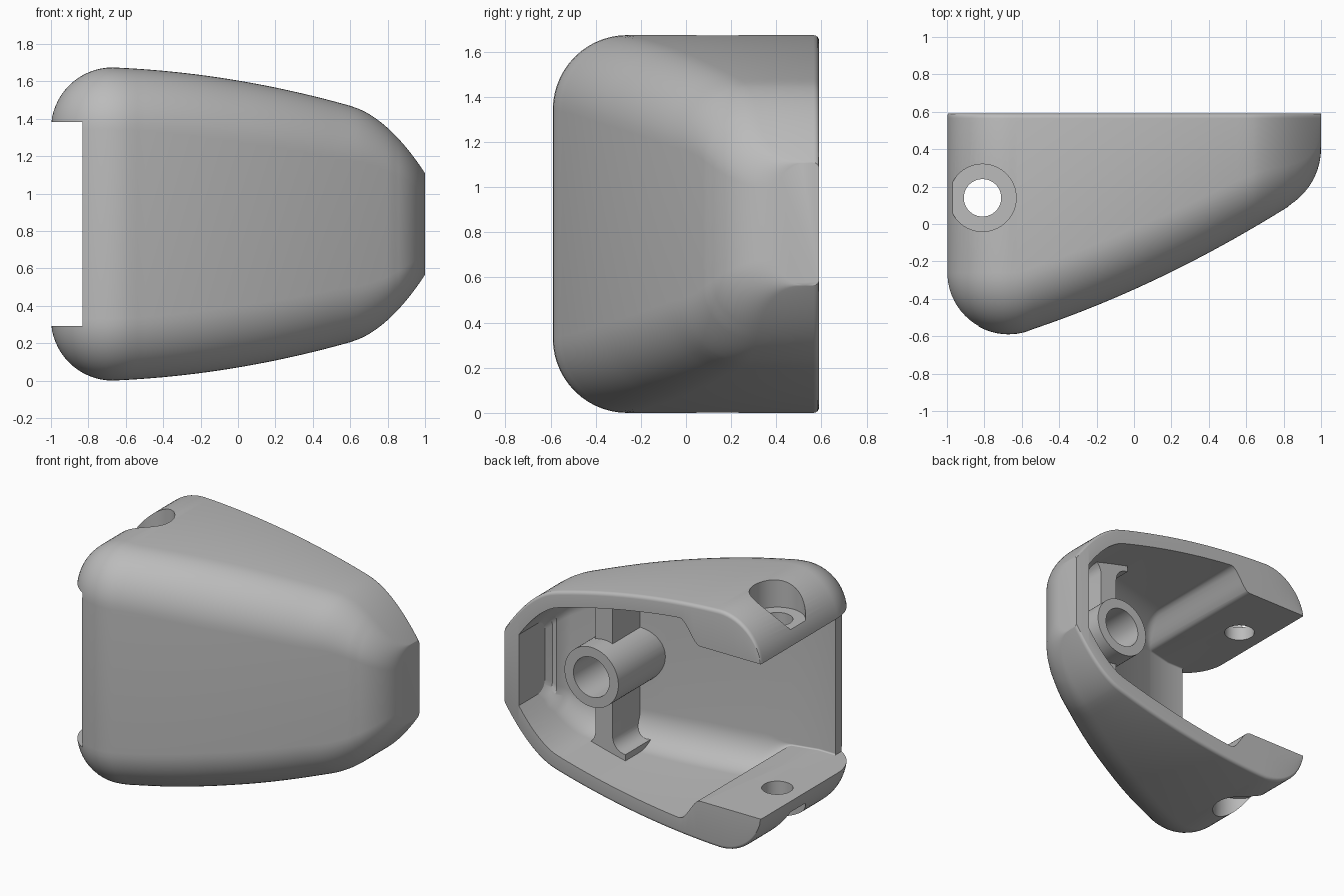
import bpy, bmesh
from math import sin, cos, pi, sqrt

CZ, BACK, WALL, R = 0.837, 0.59, 0.11, 0.33
SLOT = 0.545            # half height of the side opening

cube = bpy.data.objects.get("Cube")
if cube:
    bpy.data.objects.remove(cube, do_unlink=True)

grey = bpy.data.materials.new("plain grey")
grey.use_nodes = True
grey.diffuse_color = (0.5, 0.5, 0.5, 1)
grey.node_tree.nodes["Principled BSDF"].inputs["Base Color"].default_value = (0.5, 0.5, 0.5, 1)


def height(x):
    """Half height of the body."""
    if x < -0.67:
        return CZ - R + sqrt(max(R * R - (x + 0.67) ** 2, 0))
    u = x + 0.67
    return CZ - 0.041 * u - 0.095 * u * u - 1.45 * max(x - 0.6, 0) ** 2


def front(x):
    """Depth of the front face."""
    if x < -0.567:
        return -0.26 - sqrt(max(R * R - (x + 0.67) ** 2, 0))
    if x > 0.83:
        return 0.406 - sqrt(max(0.36 ** 2 - (x - 0.64) ** 2, 0))
    u = x + 0.58
    return -0.575 + 0.3265 * u + 0.106 * u * u


def fillet(x):
    """Radius of the long front edges."""
    if x < -0.67:
        return max(sqrt(max(R * R - (x + 0.67) ** 2, 0)), 0.004)
    return R - 0.05 * max(x, 0) - 0.16 * max((x - 0.5) / 0.5, 0) ** 2


def slope(fn, x):
    return (fn(x + 0.005) - fn(x - 0.005)) / 0.01


def section(f, h, r, back, e, n=14):
    """Closed y-z outline with rounded front and eased back corners."""
    half = [(back - e + e * cos(a), h - e + e * sin(a))
            for a in (i * pi / 8 for i in range(5))]
    half += [(f + r - r * sin(a), h - r + r * cos(a))
             for a in (i * pi / 2 / n for i in range(n + 1))]
    return [(y, CZ + z) for y, z in half] + [(y, CZ - z) for y, z in reversed(half)]


def new_object(name, bm):
    bmesh.ops.recalc_face_normals(bm, faces=bm.faces)
    mesh = bpy.data.meshes.new(name)
    bm.to_mesh(mesh)
    bm.free()
    mesh.materials.append(grey)
    ob = bpy.data.objects.new(name, mesh)
    bpy.context.collection.objects.link(ob)
    return ob


def loft(name, rings):
    bm = bmesh.new()
    rows = [[bm.verts.new(p) for p in ring] for ring in rings]
    for a, b in zip(rows, rows[1:]):
        for i in range(len(a)):
            j = (i + 1) % len(a)
            bm.faces.new((a[i], a[j], b[j], b[i]))
    bm.faces.new(rows[0])
    bm.faces.new(rows[-1])
    return new_object(name, bm)


def prism_y(name, outline, y0, y1):
    return loft(name, [[(x, y, z) for x, z in outline] for y in (y0, y1)])


def circle(cx, cy, r, n=64):
    return [(cx + r * cos(2 * pi * i / n), cy + r * sin(2 * pi * i / n)) for i in range(n)]


def cylinder_z(name, cx, cy, r, z0, z1):
    return loft(name, [[(x, y, z) for x, y in circle(cx, cy, r)] for z in (z0, z1)])


def subtract(target, cutters):
    for c in cutters:
        m = target.modifiers.new(c.name, 'BOOLEAN')
        m.operation, m.solver, m.object = 'DIFFERENCE', 'EXACT', c
    bpy.context.view_layer.update()
    dg = bpy.context.evaluated_depsgraph_get()
    mesh = bpy.data.meshes.new_from_object(target.evaluated_get(dg))
    target.modifiers.clear()
    target.data = mesh
    for c in cutters:
        bpy.data.objects.remove(c, do_unlink=True)


# outer body, lofted along x with dense stations at the rounded ends
xs = [-0.67 - R * cos(i * pi / 32) for i in range(16)]
xs += [-0.67 + 1.31 * i / 30 for i in range(31)]
xs += [0.64 + 0.36 * sin(i * pi / 48) for i in range(1, 25)]
body = loft("shell_body", [[(x, y, z) for y, z in
            section(front(x), height(x), fillet(x), BACK, 0.025)] for x in xs])

# cavity, narrowed between the mounting blocks and open at the side
rings = []
for x in [-1.2, -0.832, -0.83, -0.7] + [-0.52 + 0.02 * i for i in range(10)] + \
        [-0.32 + 1.21 * i / 40 for i in range(41)]:
    if x < -0.831:
        f = -1.0
    elif x < -0.6:
        f = -0.59 + WALL
    else:
        f = max(front(x) + WALL * sqrt(1 + slope(front, x) ** 2), -0.59 + WALL)
    s = min(max((x + 0.52) / 0.16, 0), 1)
    s = s * s * (3 - 2 * s)
    inner = height(x) - WALL * sqrt(1 + slope(height, x) ** 2)
    h = SLOT + (inner - SLOT) * s
    r = 0.01 + (max(fillet(x) - WALL, 0.03) - 0.01) * s
    rings.append([(x, y, z) for y, z in section(f, h, r, 0.8, 0.004)])
cavity = loft("cavity", rings)

# screw boss and its flared rib stay solid inside the cavity
BX = 0.45
boss = prism_y("screw_boss", circle(BX, CZ, 0.21), -0.9, 0.41)
arc = [(0.167 - 0.1 * cos(a), 0.455 + 0.1 * sin(a)) for a in (i * pi / 16 for i in range(9))]
side = arc + [(0.167, 0.9)]
right = [(w, -z) for w, z in reversed(side)] + side
outline = right + [(-w, z) for w, z in reversed(right)]
rib = prism_y("boss_rib", [(BX + w, CZ + z) for w, z in outline], -0.9, 0.27)
subtract(cavity, [boss, rib])

# blind boss hole, mounting holes and counterbores
HX, HY = -0.81, 0.14
cutters = [cavity, prism_y("boss_hole", circle(BX, CZ, 0.14), 0.1, 0.8),
           cylinder_z("mounting_hole", HX, HY, 0.10, -0.5, 2.2),
           cylinder_z("upper_counterbore", HX, HY, 0.18, 1.48, 2.2),
           cylinder_z("lower_counterbore", HX, HY, 0.18, -0.5, 2 * CZ - 1.48)]
subtract(body, cutters)

# smooth shading with crisp edges
bpy.ops.object.select_all(action='DESELECT')
body.select_set(True)
bpy.context.view_layer.objects.active = body
bpy.ops.object.shade_smooth_by_angle(angle=pi / 6)
